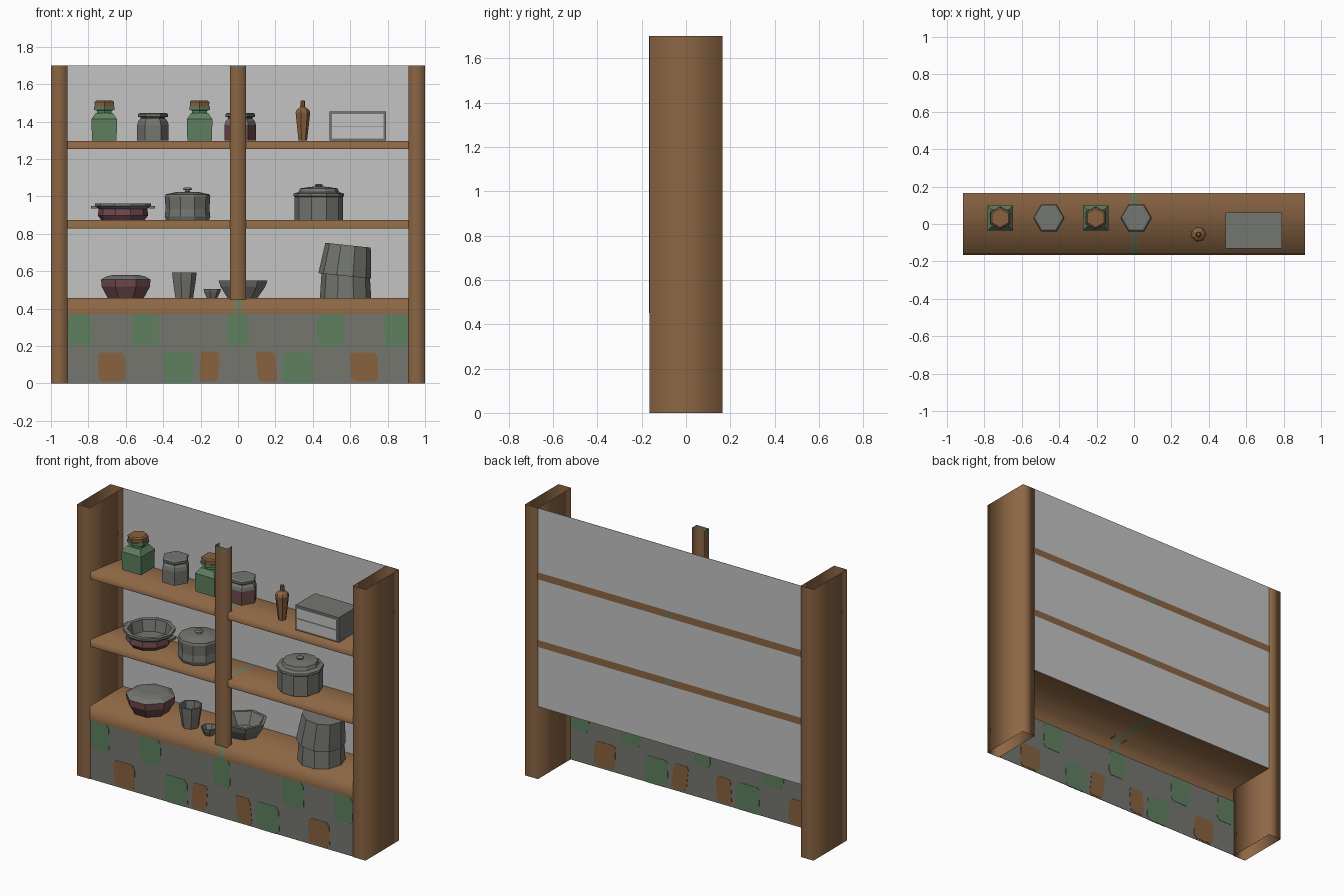
import bpy, bmesh, math
from mathutils import Matrix, Vector

if "Cube" in bpy.data.objects:
    bpy.data.objects.remove(bpy.data.objects["Cube"])


def material(name, r, g, b):
    def lin(c):
        c /= 255
        return c / 12.92 if c <= 0.04045 else ((c + 0.055) / 1.055) ** 2.4
    m = bpy.data.materials.new(name)
    m.diffuse_color = (lin(r), lin(g), lin(b), 1)
    m.use_nodes = True
    m.node_tree.nodes["Principled BSDF"].inputs["Base Color"].default_value = m.diffuse_color
    return m


WOOD = material("brown_wood", 140, 102, 68)
FADED = material("faded_green_wood", 112, 116, 88)
BOARD = material("pale_grey_board", 196, 196, 196)
STONE = material("grey_stone", 118, 118, 111)
GREEN = material("moss_green", 95, 128, 95)
RUST = material("rust_brown", 136, 98, 63)
METAL = material("grey_metal", 116, 118, 112)
RED = material("dark_red", 112, 74, 78)


def finish(name, bm, mats, smooth=False):
    me = bpy.data.meshes.new(name)
    for f in bm.faces:
        f.smooth = smooth
    bm.to_mesh(me)
    bm.free()
    for m in mats:
        me.materials.append(m)
    ob = bpy.data.objects.new(name, me)
    bpy.context.collection.objects.link(ob)
    return ob


def box(name, x, y, z, mat):
    bm = bmesh.new()
    bmesh.ops.create_cube(bm, size=1)
    for v in bm.verts:
        v.co = [r[0] + (c + 0.5) * (r[1] - r[0]) for r, c in zip((x, y, z), v.co)]
    return finish(name, bm, [mat])


def sheet(name, xs, profile, smooth=True):
    """Bent sheet: a y-z profile swept along x, with a faded middle strip."""
    bm = bmesh.new()
    rows = [[bm.verts.new((x, y, z)) for x in xs] for y, z in profile]
    for a, b in zip(rows, rows[1:]):
        for i in range(len(xs) - 1):
            f = bm.faces.new((a[i], a[i + 1], b[i + 1], b[i]))
            f.material_index = int(abs(xs[i] + xs[i + 1]) < 0.01)
    return finish(name, bm, [WOOD, FADED], smooth)


def upright(name, outline, levels, closed=True):
    """Open-ended vertical board: an x-y outline carried up through the levels."""
    bm = bmesh.new()
    rows = [[bm.verts.new((x, y, z)) for x, y in outline] for z in levels]
    n = len(outline)
    for k, (a, b) in enumerate(zip(rows, rows[1:])):
        for i in range(n if closed else n - 1):
            j = (i + 1) % n
            f = bm.faces.new((a[i], a[j], b[j], b[i]))
            f.material_index = int(k > 0)
    return finish(name, bm, [WOOD, FADED], True)


def turned(name, profile, sides, loc, mats, bands=None, phase=0.0, tilt=0.0):
    """Faceted vessel from (radius, z) rings, capped at both ends.
    bands gives the material index of each band between rings."""
    bm = bmesh.new()
    rings = []
    for r, z in profile:
        rings.append([bm.verts.new((r * math.cos(phase + math.tau * i / sides),
                                    r * math.sin(phase + math.tau * i / sides), z))
                      for i in range(sides)])
    for k, (a, b) in enumerate(zip(rings, rings[1:])):
        for i in range(sides):
            j = (i + 1) % sides
            f = bm.faces.new((a[i], a[j], b[j], b[i]))
            f.material_index = bands[k] if bands else 0
    bm.faces.new(rings[0][::-1]).material_index = bands[0] if bands else 0
    bm.faces.new(rings[-1]).material_index = bands[-1] if bands else 0
    bmesh.ops.transform(bm, verts=bm.verts, matrix=Matrix.Translation(Vector(loc))
                        @ Matrix.Rotation(tilt, 4, 'Y'))
    return finish(name, bm, mats)


def patch(name, x0, x1, z0, z1, mat, skew=0.0):
    """Round-cornered painted stone, a thin plate through the front panel."""
    bm = bmesh.new()
    cx, cz, w, h = (x0 + x1) / 2, (z0 + z1) / 2, (x1 - x0) / 2, (z1 - z0) / 2
    pts = [(-.7, -1), (.75, -1), (1, -.75), (.95, .7), (.7, 1), (-.8, 1), (-1, .8), (-.95, -.7)]
    vs = [bm.verts.new((cx + w * u + skew * v, -0.163, cz + h * v)) for u, v in pts]
    f = bm.faces.new(vs)
    new = bmesh.ops.extrude_face_region(bm, geom=[f])
    for v in new["geom"]:
        if isinstance(v, bmesh.types.BMVert):
            v.co.y += 0.006
    bmesh.ops.recalc_face_normals(bm, faces=bm.faces)
    return finish(name, bm, [mat])


# --- Carcass: side posts, centre post, back board, shelves, counter ---
D = 0.165
for side, x0, x1 in (("left", -1, -0.912), ("right", 0.912, 1)):
    upright(side + "_post", [(x0, -D), (x1, -D), (x1, D), (x0, D)], [0, 1.70])
upright("centre_post", [(-0.043, -D + 0.045), (-0.043, -D - 0.001), (0.043, -D - 0.001),
                        (0.043, -D + 0.045)], [0.45, 1.68, 1.70], closed=False)
box("back_board", (-0.912, 0.912), (D - 0.002, D), (0.455, 1.70), BOARD)
XS = [-0.915, -0.022, 0.022, 0.915]
for name, z in (("upper_shelf", 1.297), ("middle_shelf", 0.873)):
    sheet(name, XS, [(-0.16, z - 0.044), (-0.16, z), (D - 0.004, z - 0.04),
                     (D + 0.001, z), (D + 0.001, z - 0.044)][:2]
          + [(D + 0.001, z - 0.04)], True)
    sheet(name + "_back_edge", XS, [(D + 0.001, z), (D + 0.001, z - 0.044)])
sheet("counter", XS, [(-D, 0.37), (-D, 0.457), (D, 0.457)])

# --- Stone front panel with painted stones, mirrored about the middle ---
box("front_panel", (-0.912, 0.912), (-0.161, -0.159), (0, 0.37), STONE)
patch("green_stone_middle", -0.06, 0.06, 0.20, 0.37, GREEN)
for s in (-1, 1):
    for name, a, b, z0, z1, mat, skew in (
            ("green_stone_outer", 0.78, 0.91, 0.20, 0.37, GREEN, 0),
            ("green_stone_inner", 0.42, 0.57, 0.20, 0.37, GREEN, 0),
            ("green_stone_low", 0.235, 0.40, 0.0, 0.17, GREEN, 0),
            ("rust_stone_outer", 0.60, 0.75, 0.01, 0.165, RUST, 0),
            ("rust_stone_inner", 0.10, 0.205, 0.01, 0.17, RUST, -0.007)):
        patch(name, *sorted((s * a, s * b)), z0, z1, mat, s * skew)

# --- Upper shelf: square green jars, hexagonal jars, bottle, drawer box ---
T = 1.298
R2 = math.sqrt(2)
for x in (-0.715, -0.205):
    turned("green_jar", [(.066 * R2, 0), (.068 * R2, .115), (.045 * R2, .148)], 4,
           (x, .032, T), [GREEN], phase=math.pi / 4)
    turned("green_jar_neck", [(.046, .148), (.046, .16), (.063, .165), (.063, .182)], 6,
           (x, .032, T), [GREEN], phase=math.pi / 6)
    turned("green_jar_lid", [(.058, .182), (.06, .207), (.05, .215)], 6,
           (x, .032, T), [RUST], phase=math.pi / 6)
for name, x, low in (("grey_jar", -.455, METAL), ("red_jar", .012, RED)):
    turned(name, [(.084, 0), (.084, .085), (.078, .105), (.066, .118), (.066, .125),
                  (.08, .128), (.08, .142), (.07, .148)], 6, (x, .032, T),
           [low, METAL], [0, 1, 1, 1, 1, 1, 1])
turned("bottle", [(.024, 0), (.041, .15), (.034, .165), (.014, .18), (.012, .212), (.009, .214)],
       7, (.345, -.055, T), [RUST])
box("drawer_box", (.49, .79), (-.13, .062), (T, T + .156), METAL)
for k in (0, 1):
    box("drawer_front", (.502, .778), (-.134, -.129), (T + .012 + k * .067, T + .075 + k * .067), BOARD)

# --- Middle shelf: open pan with handles, two lidded pots ---
M = 0.873
turned("pan", [(.115, 0), (.135, .025), (.13, .06), (.152, .088), (.168, .088), (.168, .08)][:3]
       + [(.15, .075), (.15, .09), (.125, .09), (.11, .02)], 10, (-.615, 0, M),
       [RED, METAL], [0, 0, 1, 1, 1, 1])
for s in (-1, 1):
    box("pan_handle", sorted((-.615 + s * .14, -.615 + s * .172)), (-.025, .025),
        (M + .062, M + .075), METAL)
turned("left_pot", [(.115, 0), (.122, .02), (.117, .06), (.122, .125), (.118, .138), (.06, .15),
                    (.015, .152), (.012, .16), (.026, .164), (.018, .175)], 10, (-.27, 0, M), [METAL])
turned("right_pot", [(.13, 0), (.13, .125), (.136, .13), (.134, .142), (.108, .15), (.1, .17),
                     (.045, .178), (.018, .18), (.022, .188), (.012, .194)], 10, (.432, 0, M), [METAL])

# --- Counter: lidded red bowl, cup, bowls, tilted stack of buckets ---
C = 0.458
turned("red_bowl", [(.105, 0), (.14, .06), (.143, .098), (.11, .115), (.07, .122)], 8,
       (-.6, -.01, C), [RED, METAL], [0, 0, 1, 1], phase=math.pi / 8)
for name, x, y, rb, rt, h in (("cup", -.29, -.055, .05, .069, .134),
                              ("small_bowl", -.14, -.085, .03, .049, .047),
                              ("wide_bowl", .02, .03, .085, .137, .092)):
    turned(name, [(rb, 0), (rt * .92, h * .65), (rt, h), (rt * .86, h), (rb * .9, h * .25)], 7,
           (x, y, C), [METAL])
turned("lower_bucket", [(.137, 0), (.125, .19)], 10, (.575, .005, C), [METAL])
turned("upper_bucket", [(.142, 0), (.122, .165)], 10, (.571, .005, .575), [METAL],
       tilt=math.radians(6))
